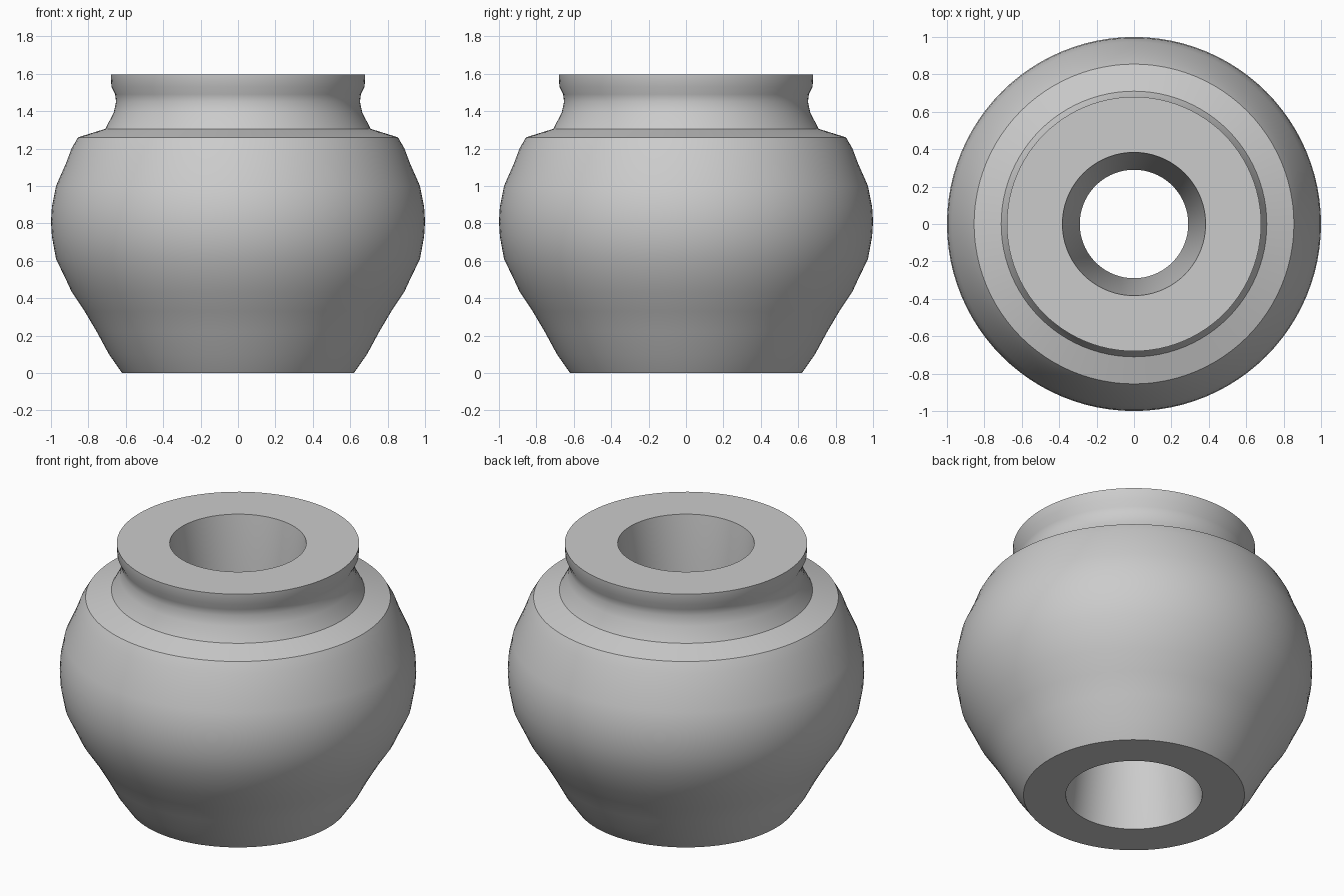
import bpy
import bmesh
import math

cube = bpy.data.objects.get("Cube")
if cube:
    bpy.data.objects.remove(cube, do_unlink=True)

SEGMENTS = 96


def make_material(name, value):
    mat = bpy.data.materials.new(name)
    mat.use_nodes = True
    color = (value, value, value, 1.0)
    mat.diffuse_color = color
    mat.node_tree.nodes["Principled BSDF"].inputs["Base Color"].default_value = color
    return mat


def lathe(name, profile, material):
    """Revolve a closed (radius, height) profile around the z axis."""
    bm = bmesh.new()
    rings = []
    for i in range(SEGMENTS):
        a = 2 * math.pi * i / SEGMENTS
        rings.append([bm.verts.new((r * math.cos(a), r * math.sin(a), z)) for r, z in profile])
    count = len(profile)
    for i, ring in enumerate(rings):
        following = rings[(i + 1) % SEGMENTS]
        for j in range(count):
            k = (j + 1) % count
            bm.faces.new((ring[j], following[j], following[k], ring[k]))
    bmesh.ops.recalc_face_normals(bm, faces=bm.faces)
    mesh = bpy.data.meshes.new(name)
    bm.to_mesh(mesh)
    bm.free()
    mesh.materials.append(material)
    obj = bpy.data.objects.new(name, mesh)
    bpy.context.collection.objects.link(obj)
    bpy.ops.object.select_all(action="DESELECT")
    obj.select_set(True)
    bpy.context.view_layer.objects.active = obj
    bpy.ops.object.shade_smooth_by_angle(angle=math.radians(32))
    return obj


# Rounded body with a ripple above the foot
body = [(0.62, 0), (0.69, 0.1), (0.755, 0.22), (0.82, 0.33), (0.89, 0.435),
        (0.92, 0.5), (0.973, 0.61), (0.995, 0.73), (1.0, 0.81), (0.995, 0.89),
        (0.973, 1.0), (0.92, 1.12), (0.89, 1.2), (0.855, 1.26)]
# Sloped shoulder, pinched neck and rim
neck = [(0.71, 1.305), (0.665, 1.39), (0.652, 1.45), (0.657, 1.49),
        (0.677, 1.53), (0.68, 1.595)]
# Through hole, narrowest halfway down
bore = [(0.383, 1.595), (0.29, 0.8), (0.383, 0)]

lathe("pot", body + neck + bore, make_material("grey clay", 0.6))
